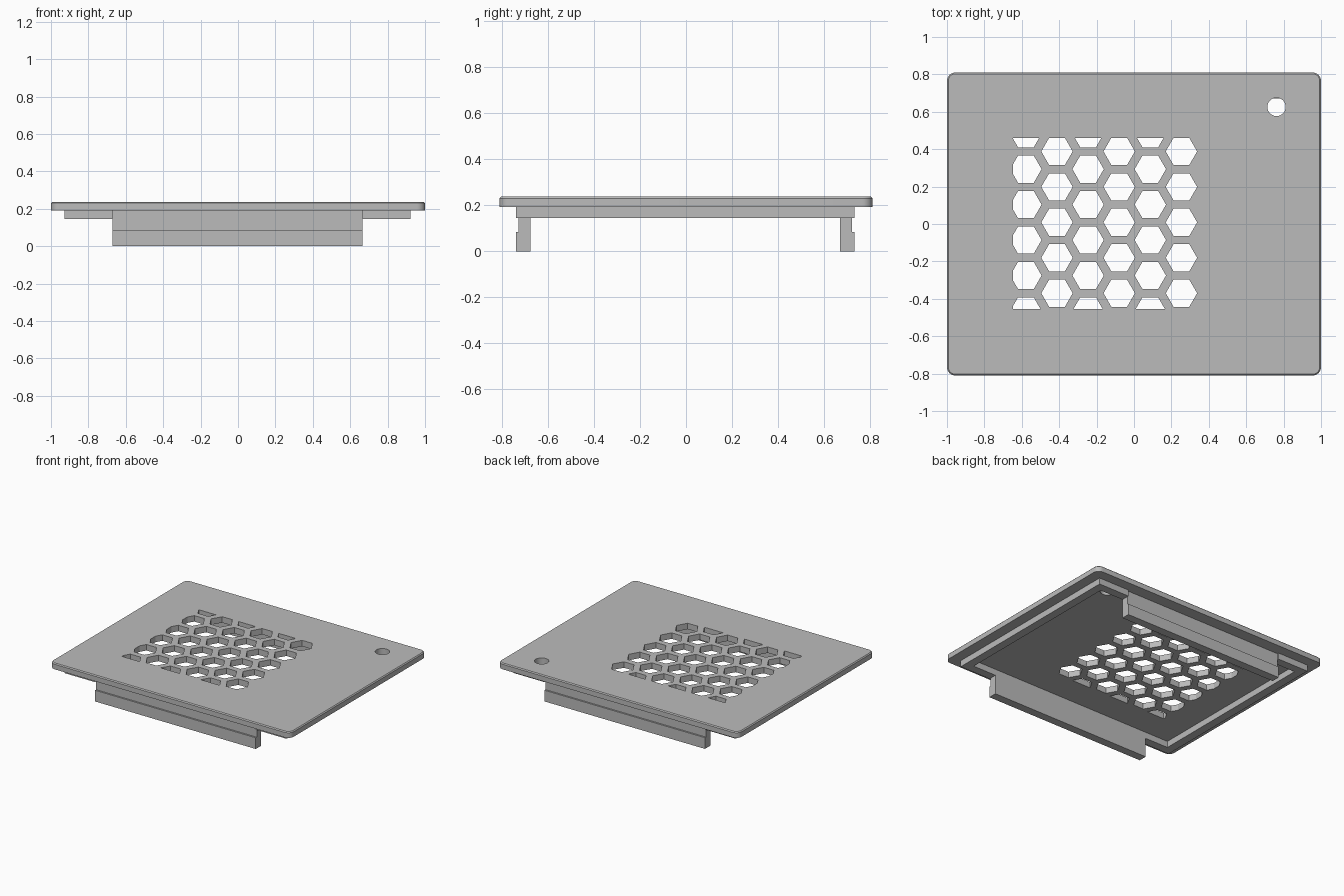
import bpy, bmesh, math
from mathutils import Vector, Matrix

cube = bpy.data.objects.get("Cube")
if cube:
    bpy.data.objects.remove(cube, do_unlink=True)

grey = bpy.data.materials.new("plain grey")
grey.use_nodes = True
grey.diffuse_color = (0.5, 0.5, 0.5, 1)
grey.node_tree.nodes["Principled BSDF"].inputs["Base Color"].default_value = (0.5, 0.5, 0.5, 1)

OFF = -0.003                      # small offset of the underside parts
PLATE_Z, TOP_Z = 0.192, 0.237     # underside and top of the plate
RIM_Z, LIP_Z = 0.145, 0.084       # underside of the rim, top of the clip lip
RIM_X, RIM_Y, WALL = 0.924, 0.736, 0.063
CLIP_X = 0.668


def finish(name, bm):
    bmesh.ops.recalc_face_normals(bm, faces=bm.faces)
    mesh = bpy.data.meshes.new(name)
    bm.to_mesh(mesh)
    bm.free()
    mesh.materials.append(grey)
    obj = bpy.data.objects.new(name, mesh)
    bpy.context.collection.objects.link(obj)
    return obj


def box_bm(half_x, half_y, z0, z1, centre=(0, 0)):
    bm = bmesh.new()
    place = Matrix.Translation((centre[0], centre[1], (z0 + z1) / 2))
    size = Matrix.Diagonal((half_x * 2, half_y * 2, z1 - z0, 1))
    bmesh.ops.create_cube(bm, size=1, matrix=place @ size)
    return bm


def extrude_faces(bm, direction):
    result = bmesh.ops.extrude_face_region(bm, geom=bm.faces[:])
    verts = [g for g in result["geom"] if isinstance(g, bmesh.types.BMVert)]
    bmesh.ops.translate(bm, verts=verts, vec=direction)


def cut(target, cutter):
    mod = target.modifiers.new("cut", 'BOOLEAN')
    mod.operation, mod.solver, mod.object = 'DIFFERENCE', 'EXACT', cutter
    bpy.context.view_layer.update()
    bpy.ops.object.select_all(action='DESELECT')
    bpy.context.view_layer.objects.active = target
    target.select_set(True)
    bpy.ops.object.modifier_apply(modifier=mod.name)
    bpy.data.objects.remove(cutter, do_unlink=True)


# Cover plate with rounded corners and an eased top edge
bm = box_bm(1.0, 0.81, PLATE_Z, TOP_Z)
upright = [e for e in bm.edges if abs(e.verts[0].co.z - e.verts[1].co.z) > 0.01]
bmesh.ops.bevel(bm, geom=upright, offset=0.045, segments=8, profile=0.5, affect='EDGES')
top = [e for e in bm.edges if all(v.co.z > TOP_Z - 0.001 for v in e.verts)]
bmesh.ops.bevel(bm, geom=top, offset=0.007, segments=1, affect='EDGES')
plate = finish("cover_plate", bm)

# Honeycomb vent: hexagons in staggered columns, trimmed to a rectangle
PITCH, STEP, RADIUS = 0.1895, 0.1663, 0.084
bm = bmesh.new()
for col in range(6):
    for row in range(-3, 4):
        y = 0.009 + (row + (0.5 if col % 2 == 0 else 0)) * PITCH
        x = -0.578 + col * STEP
        bmesh.ops.create_circle(bm, cap_ends=True, segments=6, radius=RADIUS,
                                matrix=Matrix.Translation((x, y, PLATE_Z - 0.05))
                                @ Matrix.Rotation(math.pi / 6 * 3, 4, 'Z'))
# Turn each hexagon so that its corners point along x
for face in bm.faces:
    centre = face.calc_center_median()
    for i, v in enumerate(face.verts):
        angle = i * math.pi / 3
        v.co = centre + Vector((math.cos(angle), math.sin(angle), 0)) * RADIUS
for point, normal in (((-0.646, 0, 0), (-1, 0, 0)), ((0, 0.461, 0), (0, 1, 0)),
                      ((0, -0.455, 0), (0, -1, 0))):
    bmesh.ops.bisect_plane(bm, geom=bm.verts[:] + bm.edges[:] + bm.faces[:],
                           plane_co=point, plane_no=normal, clear_outer=True)
extrude_faces(bm, (0, 0, 0.15))
cut(plate, finish("vent_cutter", bm))

# Round hole near the back left corner
bm = bmesh.new()
bmesh.ops.create_cone(bm, cap_ends=True, segments=32, radius1=0.049, radius2=0.049, depth=0.2,
                      matrix=Matrix.Translation((0.762, 0.626, PLATE_Z)))
cut(plate, finish("hole_cutter", bm))

# Rim under the plate, open where the clips sit
rim = finish("locating_rim", box_bm(RIM_X, RIM_Y, RIM_Z, PLATE_Z, (OFF, OFF)))
cut(rim, finish("rim_cutter", box_bm(RIM_X - WALL, RIM_Y - WALL, 0, 0.4, (OFF, OFF))))
cut(rim, finish("gap_cutter", box_bm(CLIP_X, 1.0, 0.01, 0.41, (OFF, OFF))))

# Front and back clips: a wall with a slightly thicker lip at the bottom
inner, neck = RIM_Y - WALL, RIM_Y - 0.012
profile = [(inner, 0), (RIM_Y, 0), (RIM_Y, LIP_Z), (neck, LIP_Z), (neck, PLATE_Z), (inner, PLATE_Z)]
for name, side in (("front_clip", -1), ("back_clip", 1)):
    bm = bmesh.new()
    bm.faces.new([bm.verts.new((OFF - CLIP_X, OFF + side * y, z)) for y, z in profile])
    extrude_faces(bm, (CLIP_X * 2, 0, 0))
    finish(name, bm)

# Smooth the rounded corners and the hole, keep the other edges crisp
bpy.ops.object.select_all(action='DESELECT')
plate.select_set(True)
bpy.context.view_layer.objects.active = plate
bpy.ops.object.shade_smooth_by_angle(angle=math.radians(30))
